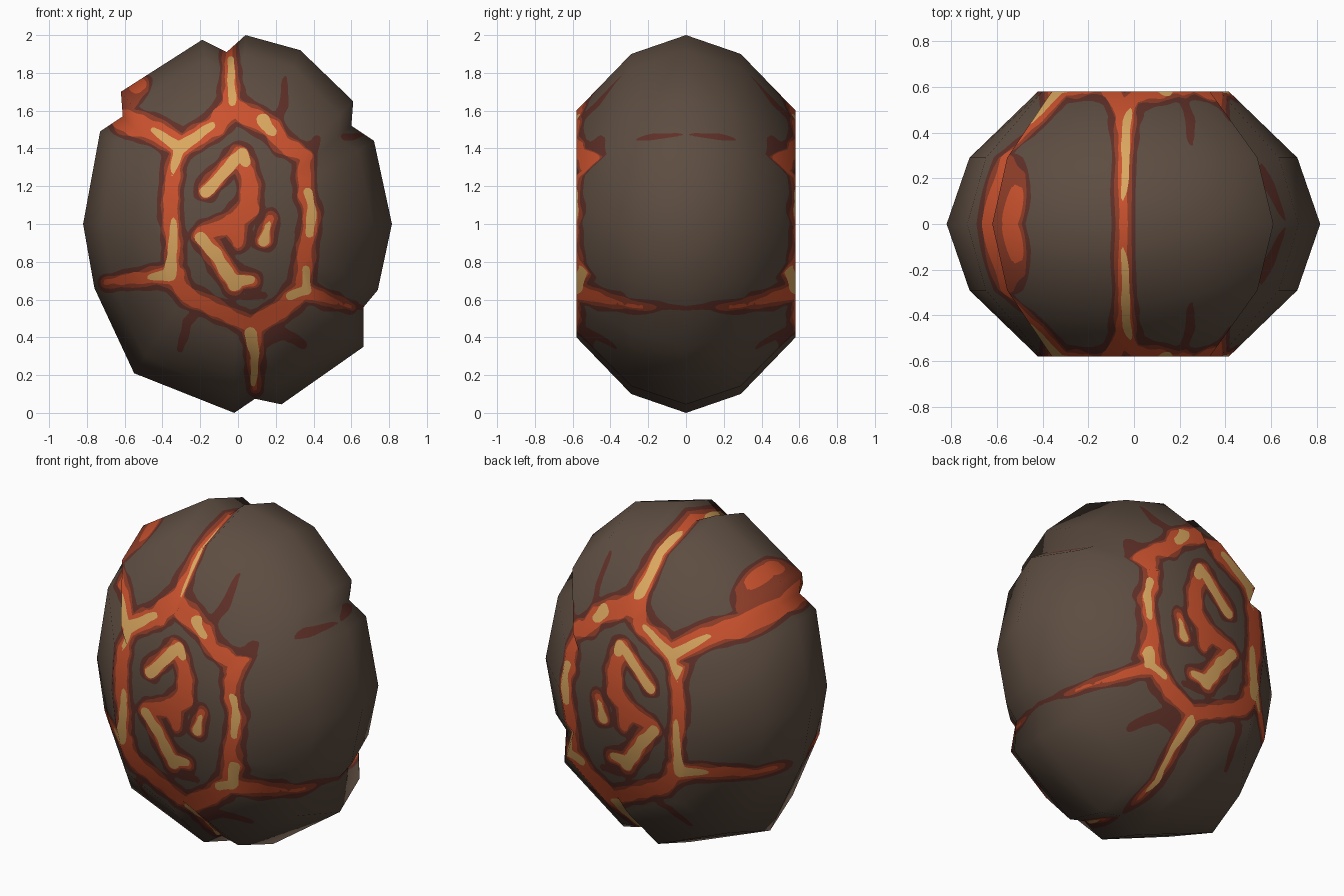
import bpy, bmesh, math
from mathutils import Vector, noise

if "Cube" in bpy.data.objects:
    bpy.data.objects.remove(bpy.data.objects["Cube"])

CX, CZ = -0.02, 1.0
HALF = 0.58


def material(name, hexcol):
    lin = []
    for i in (0, 2, 4):
        c = int(hexcol[i:i + 2], 16) / 255
        lin.append(c / 12.92 if c < 0.04 else ((c + 0.055) / 1.055) ** 2.4)
    m = bpy.data.materials.new(name)
    m.diffuse_color = (*lin, 1)
    m.use_nodes = True
    m.node_tree.nodes["Principled BSDF"].inputs["Base Color"].default_value = m.diffuse_color
    return m


MATS = [material("stone_brown", "5d4d41"), material("ember_dark_red", "5f3028"),
        material("ember_rust", "8f3d28"), material("lava_orange", "cb522e"),
        material("lava_gold", "dba860")]

# Outline of the six overlapping stone plates (x, z), counter-clockwise
OUTLINE = [(-0.02, 0.0), (0.09, 0.075), (0.23, 0.045), (0.665, 0.35), (0.665, 0.56),
           (0.74, 0.65), (0.815, 1.0), (0.72, 1.44), (0.6, 1.52), (0.61, 1.65),
           (0.33, 1.92), (0.04, 2.0), (-0.06, 1.91), (-0.19, 1.975), (-0.62, 1.7),
           (-0.61, 1.57), (-0.73, 1.49), (-0.82, 1.0), (-0.76, 0.66), (-0.55, 0.21)]

# Strokes: start half width, end half width, points (x, z)
CRACKS = [
    (.02, .04, [(-.05, 1.95), (-.04, 1.75), (-.03, 1.64)]),
    (.055, .045, [(-.03, 1.62), (-.12, 1.52), (-.3, 1.41)]),
    (.05, .06, [(-.3, 1.41), (-.43, 1.49), (-.6, 1.55)]),
    (.05, .035, [(-.03, 1.62), (.18, 1.51), (.23, 1.43), (.35, 1.36)]),
    (.03, .04, [(.35, 1.36), (.35, 1.16), (.39, 1.05), (.36, .88), (.34, .66)]),
    (.045, .005, [(.34, .65), (.45, .61), (.6, .56)]),
    (.045, .045, [(.34, .65), (.22, .54), (.08, .46)]),
    (.045, .01, [(.08, .46), (.09, .3), (.09, .13)]),
    (.035, .04, [(.08, .46), (-.08, .53), (-.27, .62), (-.34, .72)]),
    (.055, .015, [(-.34, .73), (-.45, .72), (-.7, .69)]),
    (.035, .035, [(-.34, .73), (-.34, .9), (-.36, 1.1), (-.34, 1.3), (-.3, 1.41)]),
    (.035, .035, [(-.54, 1.72), (-.52, 1.74)]),
]
RUNE = [
    (.035, .045, [(-.17, 1.18), (.01, 1.37), (.07, 1.2), (.05, 1.08)]),
    (.055, .035, [(.05, 1.08), (-.03, 1.0), (-.19, .95)]),
    (.04, .05, [(-.19, .94), (-.11, .83), (-.02, .69)]),
    (.06, .03, [(-.02, 1.0), (.0, .9)]),
    (.04, .03, [(-.03, .7), (.07, .7)]),
    (.02, .035, [(.17, 1.03), (.14, .92)]),
]
GOLD = [
    (.03, .028, [(-.17, 1.17), (.02, 1.38), (.04, 1.33)]),
    (.03, .035, [(-.2, .93), (-.11, .83), (-.02, .68)]),
    (.03, .02, [(-.02, .7), (.07, .71)]),
    (.015, .028, [(.16, 1.0), (.14, .91)]),
    (.035, .02, [(-.31, 1.4), (-.14, 1.52)]),
    (.03, .015, [(-.31, 1.4), (-.45, 1.5)]),
    (.03, .01, [(-.31, 1.4), (-.35, 1.26)]),
    (.015, .02, [(-.04, 1.87), (-.03, 1.64)]),
    (.035, .025, [(.13, 1.55), (.18, 1.49)]),
    (.02, .025, [(.37, 1.17), (.39, 1.07), (.38, .95)]),
    (.015, .035, [(-.34, 1.02), (-.35, .84), (-.36, .73)]),
    (.035, .015, [(-.36, .73), (-.47, .72)]),
    (.025, .025, [(.28, .62), (.36, .65)]),
    (.02, .02, [(.36, .65), (.36, .76)]),
    (.035, .01, [(.07, .42), (.09, .3), (.08, .15)]),
]
RUST = [(.06, .055, [(-.6, 1.64), (-.53, 1.73)])]
DARK = [
    (.04, .01, [(.18, 1.5), (.24, 1.62), (.25, 1.77)]),
    (.03, .02, [(-.2, .56), (-.27, .48), (-.31, .34)]),
    (.05, .02, [(.12, .38), (.24, .42), (.35, .36)]),
    (.05, .02, [(.36, 1.3), (.42, 1.45)]),
    (.05, .015, [(.34, .63), (.5, .58), (.68, .55)]),
    (.015, .01, [(.57, 1.46), (.66, 1.47)]),
    (.04, .03, [(-.56, 1.68), (-.48, 1.76)]),
    (.02, .02, [(.03, .62), (.14, .62)]),
]


def segments(strokes):
    """Split tapered strokes into straight pieces."""
    out = []
    for w0, w1, pts in strokes:
        n = len(pts) - 1
        for i in range(n):
            (ax, az), (bx, bz) = pts[i], pts[i + 1]
            wa, wb = w0 + (w1 - w0) * i / n, w0 + (w1 - w0) * (i + 1) / n
            dx, dz = bx - ax, bz - az
            out.append((ax, az, dx, dz, dx * dx + dz * dz, wa, wb - wa))
    return out


def distance(segs, x, z):
    best = 9.0
    for ax, az, dx, dz, l2, w, dw in segs:
        t = min(1, max(0, ((x - ax) * dx + (z - az) * dz) / l2))
        best = min(best, math.hypot(x - ax - t * dx, z - az - t * dz) - w - dw * t)
    return best


LAVA, GOLDS, RUSTS, DARKS = (segments(s) for s in (CRACKS + RUNE, GOLD, RUST, DARK))


def field(level, co):
    """Negative inside the painted area of a level (1 dark red .. 4 gold)."""
    x, z = co.x, co.z
    rough = noise.noise(Vector((x * 14, 3.0 * level, z * 14))) * 0.016
    if level == 4:
        return distance(GOLDS, x, z) + rough * 0.6
    d = distance(LAVA, x, z)
    if level == 3:
        return d + rough
    if level == 2:
        return min(d - 0.014, distance(RUSTS, x, z)) + rough
    return min(d - 0.036, distance(RUSTS, x, z) - 0.015, distance(DARKS, x, z)) + rough


# Stone body: rings of the outline shrinking towards both flat faces
bm = bmesh.new()
rings = []
for y, inset in ((-HALF, .4), (-.29, .1), (0, 0), (.29, .1), (HALF, .4)):
    ring = []
    for x, z in OUTLINE:
        r = math.hypot(x - CX, z - CZ)
        k = (r - inset) / r
        ring.append(bm.verts.new((CX + (x - CX) * k, y, CZ + (z - CZ) * k)))
    rings.append(ring)
N = len(OUTLINE)
for a, b in zip(rings, rings[1:]):
    for i in range(N):
        j = (i + 1) % N
        bm.faces.new((a[i], a[j], b[j], b[i]))
for ring, y in ((rings[0], -HALF), (rings[-1], HALF)):
    c = bm.verts.new((CX, y, CZ))
    for i in range(N):
        bm.faces.new((c, ring[i], ring[(i + 1) % N]))
bmesh.ops.recalc_face_normals(bm, faces=bm.faces)
bmesh.ops.triangulate(bm, faces=bm.faces)

# Refine only around the painted areas
for _ in range(7):
    fine = []
    for e in bm.edges:
        length = e.calc_length()
        if length > 0.03:
            mid = (e.verts[0].co + e.verts[1].co) / 2
            if field(1, mid) < length * 0.8:
                fine.append(e)
    if not fine:
        break
    bmesh.ops.subdivide_edges(bm, edges=fine, cuts=1)
    bmesh.ops.triangulate(bm, faces=[f for f in bm.faces if len(f.verts) > 3])

# Cut each colour boundary into the surface and colour the inside
for level in (1, 2, 3, 4):
    val = {v: field(level, v.co) or 1e-6 for v in bm.verts}
    cut = set()
    for e in list(bm.edges):
        a, b = e.verts
        if val[a] * val[b] < 0:
            t = val[a] / (val[a] - val[b])
            _, v = bmesh.utils.edge_split(e, a, min(.95, max(.05, t)))
            val[v] = 0
            cut.add(v)
    for f in list(bm.faces):
        pair = [v for v in f.verts if v in cut]
        if len(pair) == 2:
            bmesh.utils.face_split(f, pair[0], pair[1])
    for f in bm.faces:
        if sum(val[v] for v in f.verts) < 0:
            f.material_index = level
    bmesh.ops.triangulate(bm, faces=[f for f in bm.faces if len(f.verts) > 3])

mesh = bpy.data.meshes.new("lava_stone")
bm.to_mesh(mesh)
bm.free()
for m in MATS:
    mesh.materials.append(m)


def soft_normal(co):
    """Rounded shading from the rim to the flat faces."""
    radial = Vector((co.x - CX, 0, co.z - CZ))
    r = radial.length
    if abs(co.y) > HALF - 1e-4:
        tilt = math.radians(90 - 25 * min(1, r / 0.5))
    else:
        tilt = math.radians(65 * abs(co.y) / HALF)
    n = radial.normalized() * math.cos(tilt)
    n.y = math.copysign(math.sin(tilt), co.y)
    return n.normalized()


mesh.shade_smooth()
mesh.normals_split_custom_set_from_vertices([soft_normal(v.co) for v in mesh.vertices])
stone = bpy.data.objects.new("lava_stone", mesh)
bpy.context.collection.objects.link(stone)
